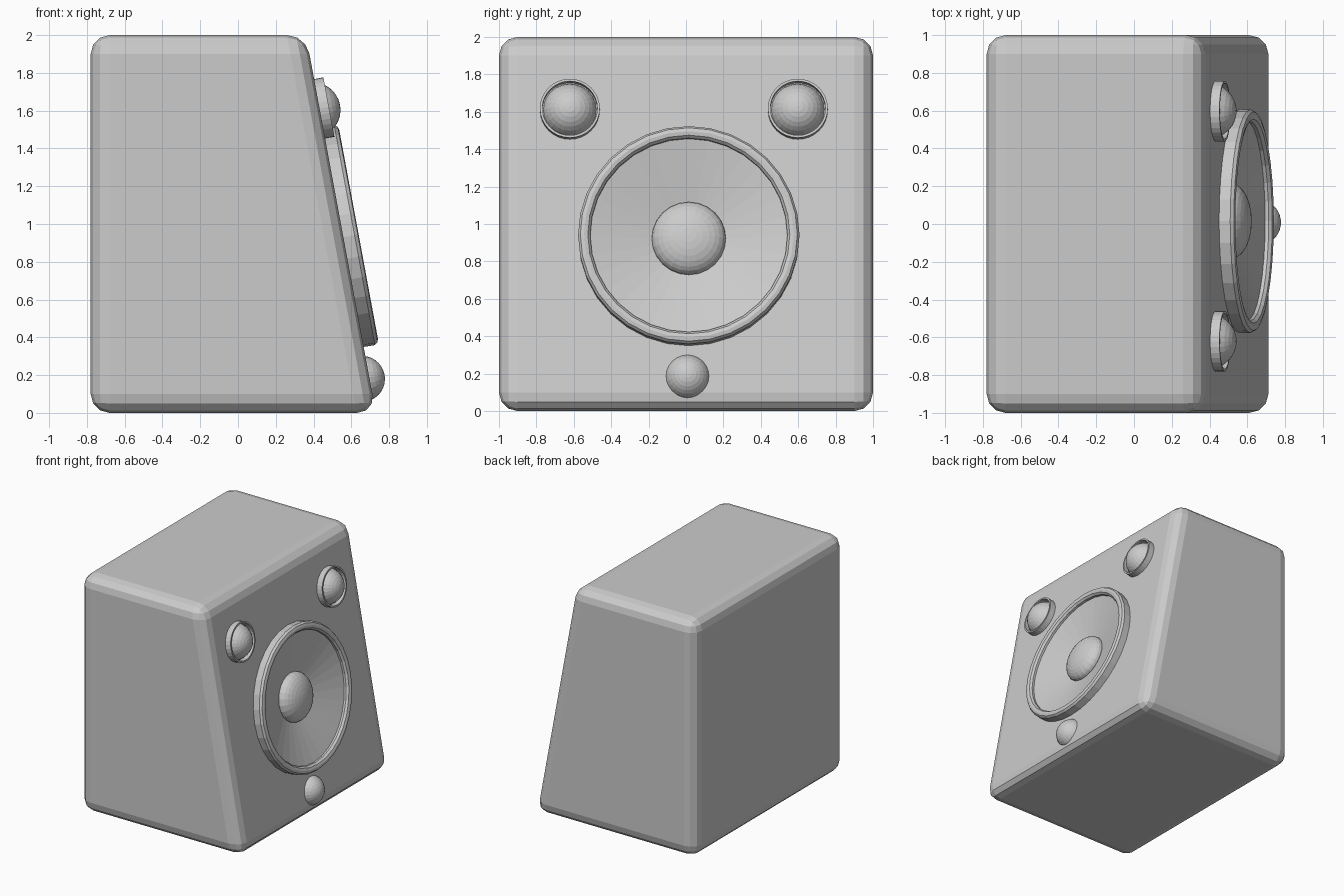
import bpy, bmesh
from math import atan2, cos, sin, tau
from mathutils import Matrix, Vector

if "Cube" in bpy.data.objects:
    bpy.data.objects.remove(bpy.data.objects["Cube"])

SLOPE = 0.185          # backward lean of the baffle
BASE_X = 0.73          # baffle position at z = 0


def add_object(name, bm):
    bmesh.ops.recalc_face_normals(bm, faces=bm.faces)
    mesh = bpy.data.meshes.new(name)
    bm.to_mesh(mesh)
    bm.free()
    obj = bpy.data.objects.new(name, mesh)
    bpy.context.collection.objects.link(obj)
    return obj


def on_baffle(y, z):
    """Matrix whose local z axis points out of the sloped baffle."""
    return (Matrix.Translation((BASE_X - SLOPE * z, y, z))
            @ Matrix.Rotation(atan2(1, SLOPE), 4, 'Y'))


def lathe(name, profile, y, z, sides=32):
    """Revolve (radius, height) points about the baffle normal."""
    bm = bmesh.new()
    rings = [[bm.verts.new((r * cos(tau * i / sides), r * sin(tau * i / sides), h))
              for i in range(sides)] for r, h in profile]
    for a, b in zip(rings, rings[1:]):
        for i in range(sides):
            j = (i + 1) % sides
            bm.faces.new((a[i], a[j], b[j], b[i]))
    bmesh.ops.remove_doubles(bm, verts=bm.verts, dist=1e-5)
    obj = add_object(name, bm)
    obj.matrix_world = on_baffle(y, z)
    return obj


def dome(name, radius, height, depth, y, z):
    """Sphere sunk into the baffle, flattened to the given height."""
    bm = bmesh.new()
    bmesh.ops.create_uvsphere(bm, u_segments=24, v_segments=16, radius=radius)
    bmesh.ops.scale(bm, verts=bm.verts, vec=(1, 1, height / radius))
    bmesh.ops.translate(bm, verts=bm.verts, vec=(0, 0, depth))
    obj = add_object(name, bm)
    obj.matrix_world = on_baffle(y, z)
    return obj


# Cabinet: a box with its front leaning back and rounded edges
bm = bmesh.new()
bmesh.ops.create_cube(bm, size=2)
for v in bm.verts:
    v.co.z += 1
    v.co.x = -0.78 if v.co.x < 0 else BASE_X - SLOPE * v.co.z
bmesh.ops.bevel(bm, geom=bm.edges[:], offset=0.1, segments=3, profile=0.5,
                affect='EDGES')
cabinet = add_object("cabinet", bm)

# Recess in the cabinet behind the large cone
WY, WZ = 0.015, 0.93
cutter = lathe("recess_cutter", [(0, -0.2), (0.555, -0.2), (0.555, 0.2), (0, 0.2)], WY, WZ)
cutter.hide_render = True
cutter.hide_viewport = True
cut = cabinet.modifiers.new("recess", 'BOOLEAN')
cut.operation = 'DIFFERENCE'
cut.solver = 'EXACT'
cut.object = cutter

# Large driver: raised rim, cone and centre cap
lathe("woofer_rim", [(0.59, -0.02), (0.592, 0.06), (0.58, 0.077), (0.56, 0.082),
                     (0.54, 0.077), (0.527, 0.06), (0.527, 0.02), (0.56, -0.02),
                     (0.59, -0.02)], WY, WZ)
lathe("woofer_cone", [(0.54, 0.045), (0, -0.1)], WY, WZ)
dome("woofer_cap", 0.198, 0.1, -0.04, WY, WZ)

# Two small drivers near the top corners
for side, y in (("left", -0.621), ("right", 0.598)):
    lathe(f"tweeter_rim_{side}", [(0.16, -0.02), (0.16, 0.05), (0.147, 0.05),
                                  (0.147, -0.02), (0.16, -0.02)], y, 1.61)
    dome(f"tweeter_dome_{side}", 0.147, 0.147, -0.037, y, 1.61)

# Round knob at the bottom
dome("knob", 0.122, 0.122, -0.04, 0.008, 0.187)
